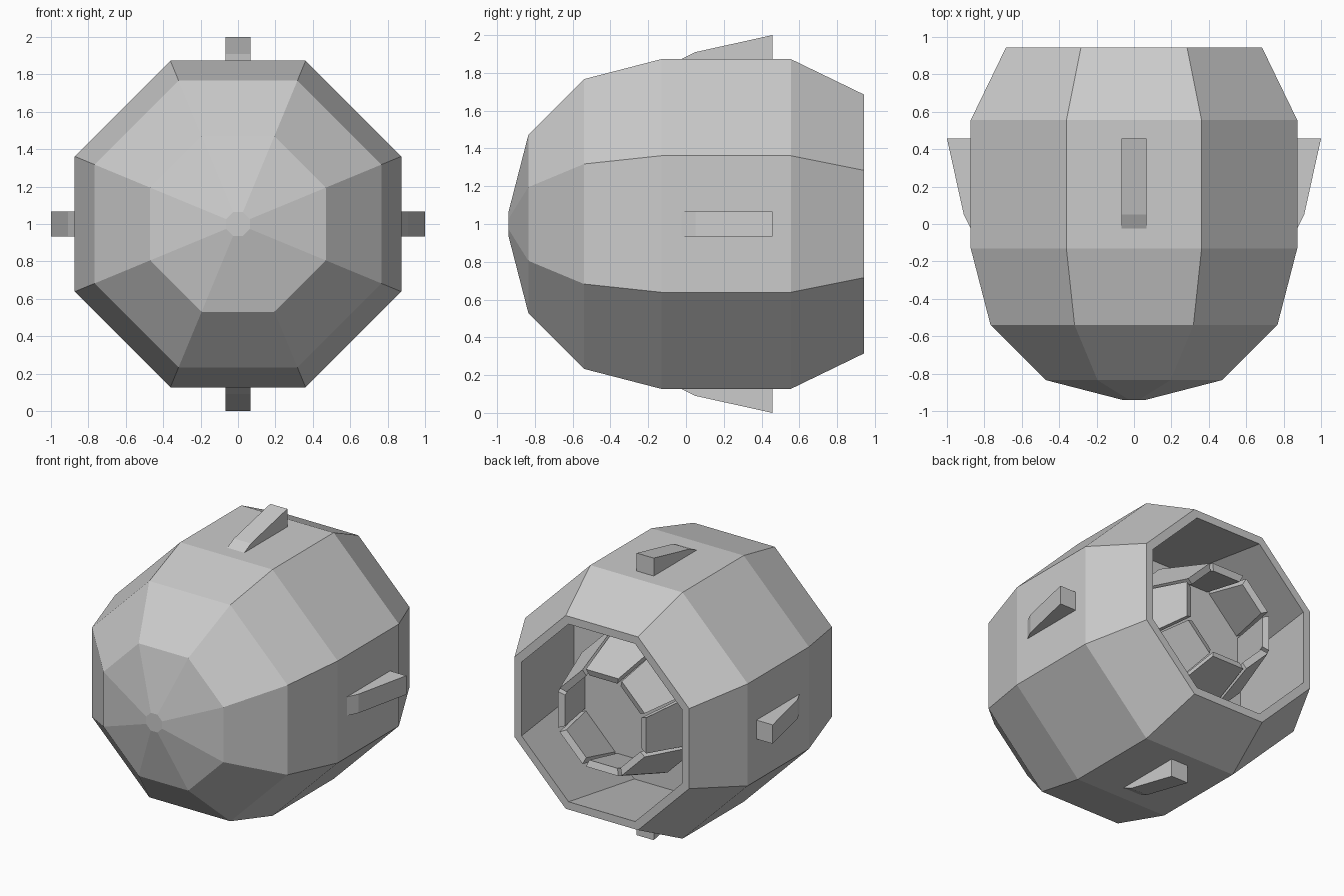
import bpy, bmesh
from math import cos, sin, pi, tau
from mathutils import Matrix, Vector

if "Cube" in bpy.data.objects:
    bpy.data.objects.remove(bpy.data.objects["Cube"])

CENTRE = Matrix.Translation((0, 0, 1))


def finish(name, bm):
    bmesh.ops.recalc_face_normals(bm, faces=bm.faces)
    mesh = bpy.data.meshes.new(name)
    bm.to_mesh(mesh)
    bm.free()
    obj = bpy.data.objects.new(name, mesh)
    bpy.context.collection.objects.link(obj)
    return obj


def octagon_lathe(name, profile):
    """Closed eight-sided solid along y from (y, flat-to-centre distance) rings."""
    bm = bmesh.new()
    rings = []
    for y, a in profile:
        r = a / cos(pi / 8)
        rings.append([bm.verts.new((r * cos(tau * (k + .5) / 8), y,
                                    1 + r * sin(tau * (k + .5) / 8)))
                      for k in range(8)])
    for r0, r1 in zip(rings, rings[1:]):
        for k in range(8):
            n = (k + 1) % 8
            bm.faces.new((r0[k], r0[n], r1[n], r1[k]))
    bm.faces.new(rings[0])
    bm.faces.new(rings[-1])
    return finish(name, bm)


def radial_block(name, section, angle):
    """Block from (half width, y, height) section points, turned about the y axis."""
    bm = bmesh.new()
    turn = CENTRE @ Matrix.Rotation(angle, 4, 'Y')
    sides = [[bm.verts.new(turn @ Vector((s * w, y, h))) for w, y, h in section]
             for s in (-1, 1)]
    n = len(section)
    for side in sides:
        bm.faces.new(side)
    for i in range(n):
        j = (i + 1) % n
        bm.faces.new((sides[0][i], sides[0][j], sides[1][j], sides[1][i]))
    return finish(name, bm)


# Hollow hull: nose to rear rim, then back inside to the recess floor
octagon_lathe("hull", [(-.94, .063), (-.835, .47), (-.54, .767), (-.13, .873),
                       (.555, .873), (.943, .685), (.943, .63), (.1, .81)])

# Nozzle base inside the recess
octagon_lathe("nozzle_base", [(.09, .45), (.54, .45)])

# Four wedge fins
for i in range(4):
    radial_block(f"fin_{i + 1}", [(.067, -.03, .86), (.067, -.025, .873), (.067, .05, .91),
                                  (.067, .457, 1), (.067, .457, .86)], i * pi / 2)

# Eight tapering nozzle petals
for i in range(8):
    radial_block(f"nozzle_petal_{i + 1}", [(.127, .94, .345), (.185, .5, .475),
                                           (.168, .5, .425), (.110, .925, .30)],
                 i * pi / 4)
